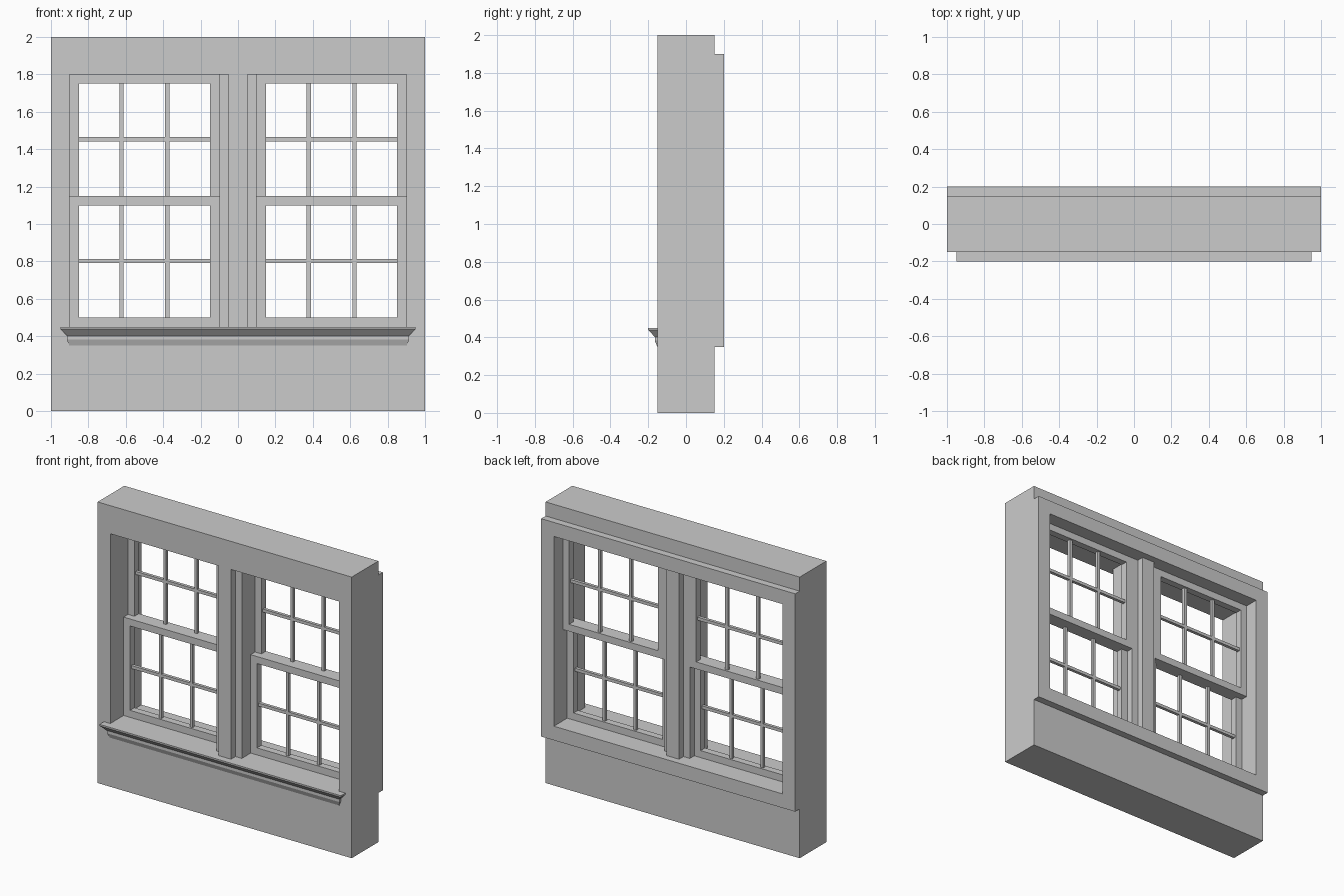
import bpy, bmesh

if "Cube" in bpy.data.objects:
    bpy.data.objects.remove(bpy.data.objects["Cube"])


def finish(bm, name):
    bmesh.ops.recalc_face_normals(bm, faces=bm.faces)
    me = bpy.data.meshes.new(name)
    bm.to_mesh(me)
    bm.free()
    ob = bpy.data.objects.new(name, me)
    bpy.context.collection.objects.link(ob)
    return ob


def add_box(bm, x0, x1, y0, y1, z0, z1):
    vs = bmesh.ops.create_cube(bm, size=1)["verts"]
    for v in vs:
        v.co = (x1 if v.co.x > 0 else x0, y1 if v.co.y > 0 else y0, z1 if v.co.z > 0 else z0)


def add_ring(bm, outer, inner, y0, y1):
    """Rectangular frame; outer and inner are (x0, x1, z0, z1)."""
    def loop(r, y):
        x0, x1, z0, z1 = r
        return [bm.verts.new((x, y, z)) for x, z in ((x0, z0), (x1, z0), (x1, z1), (x0, z1))]
    loops = [loop(outer, y0), loop(inner, y0), loop(inner, y1), loop(outer, y1)]
    for k in range(4):
        a, b = loops[k], loops[(k + 1) % 4]
        for i in range(4):
            j = (i + 1) % 4
            bm.faces.new((a[i], a[j], b[j], b[i]))


def ring(name, outer, inner, y0, y1):
    bm = bmesh.new()
    add_ring(bm, outer, inner, y0, y1)
    return finish(bm, name)


OPENING = (-0.9, 0.9, 0.45, 1.8)

# wall and the trim around its back
ring("wall", (-1, 1, 0, 2), OPENING, -0.15, 0.15)
ring("back_trim", (-1, 1, 0.35, 1.9), OPENING, 0.15, 0.2)

# centre mullion: wide post with a narrow strip proud on both faces
bm = bmesh.new()
add_box(bm, -0.1, 0.1, -0.1, 0.1, 0.45, 1.8)
for y0, y1 in ((-0.15, -0.1), (0.1, 0.15)):
    add_box(bm, -0.05, 0.05, y0, y1, 0.45, 1.8)
finish(bm, "centre_mullion")


def sash(name, cx, z0, z1, y0):
    """Sash frame with two upright bars and one cross bar."""
    bm = bmesh.new()
    w, h, t, ym = 0.4, 0.011, 0.05, y0 + 0.025
    add_ring(bm, (cx - w, cx + w, z0, z1), (cx - w + t, cx + w - t, z0 + t, z1 - t), y0, y0 + 0.05)
    for s in (-1, 1):
        x = cx + s * 0.122
        add_box(bm, x - h, x + h, ym - h, ym + h, z0 + t, z1 - t)
    zm = (z0 + z1) / 2 + 0.003
    add_box(bm, cx - w + t, cx + w - t, ym - h, ym + h, zm - h, zm + h)
    finish(bm, name)


# lower sashes sit in front of the upper ones
for side, cx in (("left", -0.5), ("right", 0.5)):
    sash("lower_sash_" + side, cx, 0.45, 1.15, 0.0)
    sash("upper_sash_" + side, cx, 1.1, 1.8, 0.05)

# moulded sill with mitred return ends: (projection, height)
profile = [(0.05, 0.45), (0.05, 0.439), (0.015, 0.402), (0.015, 0.382), (0.002, 0.35)]
bm = bmesh.new()
rows = [[bm.verts.new((x, y, z)) for x, y in
         ((-0.9 - p, -0.15), (-0.9 - p, -0.15 - p), (0.9 + p, -0.15 - p), (0.9 + p, -0.15))]
        for p, z in profile]
for a, b in zip(rows, rows[1:]):
    for i in range(4):
        j = (i + 1) % 4
        bm.faces.new((a[i], a[j], b[j], b[i]))
bm.faces.new(rows[0])
bm.faces.new(rows[-1])
finish(bm, "front_sill")
